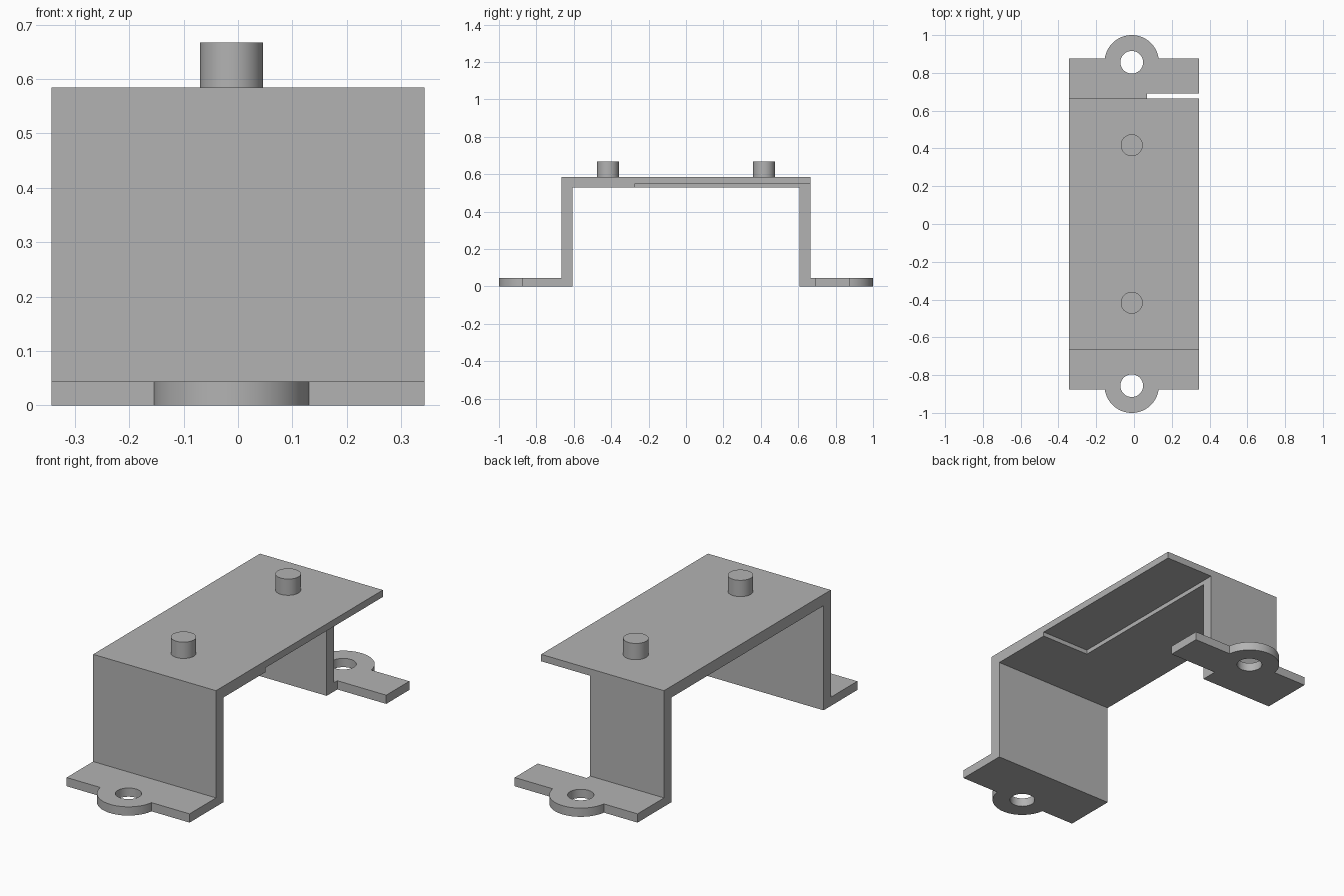
import bpy, bmesh, math
from mathutils import Matrix

old = bpy.data.objects.get("Cube")
if old:
    bpy.data.objects.remove(old)

HALF_W = 0.343      # half width of the strip
AXIS_X = -0.012     # shared x of pegs, tabs and holes
TOP, FLANGE = 0.585, 0.044

grey = bpy.data.materials.new("plain grey")
grey.use_nodes = True
colour = (0.45, 0.45, 0.45, 1)
grey.diffuse_color = colour
grey.node_tree.nodes["Principled BSDF"].inputs["Base Color"].default_value = colour


def finish(name, bm):
    bmesh.ops.recalc_face_normals(bm, faces=bm.faces)
    mesh = bpy.data.meshes.new(name)
    bm.to_mesh(mesh)
    bm.free()
    mesh.materials.append(grey)
    obj = bpy.data.objects.new(name, mesh)
    bpy.context.collection.objects.link(obj)
    return obj


def cylinder(name, y, radius, z0, z1):
    bm = bmesh.new()
    bmesh.ops.create_cone(bm, cap_ends=True, segments=64, radius1=radius, radius2=radius,
                          depth=z1 - z0, matrix=Matrix.Translation((AXIS_X, y, (z0 + z1) / 2)))
    return finish(name, bm)


def box(name, lo, hi):
    bm = bmesh.new()
    centre = [(a + b) / 2 for a, b in zip(lo, hi)]
    size = [b - a for a, b in zip(lo, hi)]
    bmesh.ops.create_cube(bm, size=1, matrix=Matrix.Translation(centre) @ Matrix.Diagonal((*size, 1)))
    return finish(name, bm)


def combine(target, tool, operation):
    bpy.context.view_layer.objects.active = target
    mod = target.modifiers.new(operation.lower(), "BOOLEAN")
    mod.operation, mod.solver, mod.object = operation, "EXACT", tool
    bpy.ops.object.modifier_apply(modifier=mod.name)
    bpy.data.objects.remove(tool)


def smooth(obj):
    bpy.ops.object.select_all(action="DESELECT")
    obj.select_set(True)
    bpy.context.view_layer.objects.active = obj
    bpy.ops.object.shade_smooth_by_angle(angle=math.radians(30))


# Bent strip: half profile in (y, z), mirrored and extruded across the width
half = [(0.607, 0.528), (0.607, 0), (0.876, 0), (0.876, FLANGE), (0.665, FLANGE), (0.665, TOP)]
profile = half + [(-y, z) for y, z in reversed(half)]
bm = bmesh.new()
face = bm.faces.new([bm.verts.new((-HALF_W, y, z)) for y, z in profile])
side = bmesh.ops.extrude_face_region(bm, geom=[face])
bmesh.ops.translate(bm, vec=(2 * HALF_W, 0, 0),
                    verts=[v for v in side["geom"] if isinstance(v, bmesh.types.BMVert)])
bracket = finish("bracket", bm)

# Round screw tabs with holes on both flanges
for s in (-1, 1):
    combine(bracket, cylinder("tab", s * 0.856, 0.144, 0, FLANGE), "UNION")
    combine(bracket, cylinder("hole_cutter", s * 0.856, 0.06, -0.1, 0.1), "DIFFERENCE")

# Corner relief: opens the back wall and thins the plate above it
combine(bracket, box("relief_cutter", (0.07, -0.272, -0.1), (0.5, 0.692, 0.55)), "DIFFERENCE")
smooth(bracket)

# Locating pegs on top
for s, name in ((-1, "front_peg"), (1, "back_peg")):
    smooth(cylinder(name, s * 0.417, 0.058, TOP - 0.02, 0.667))
